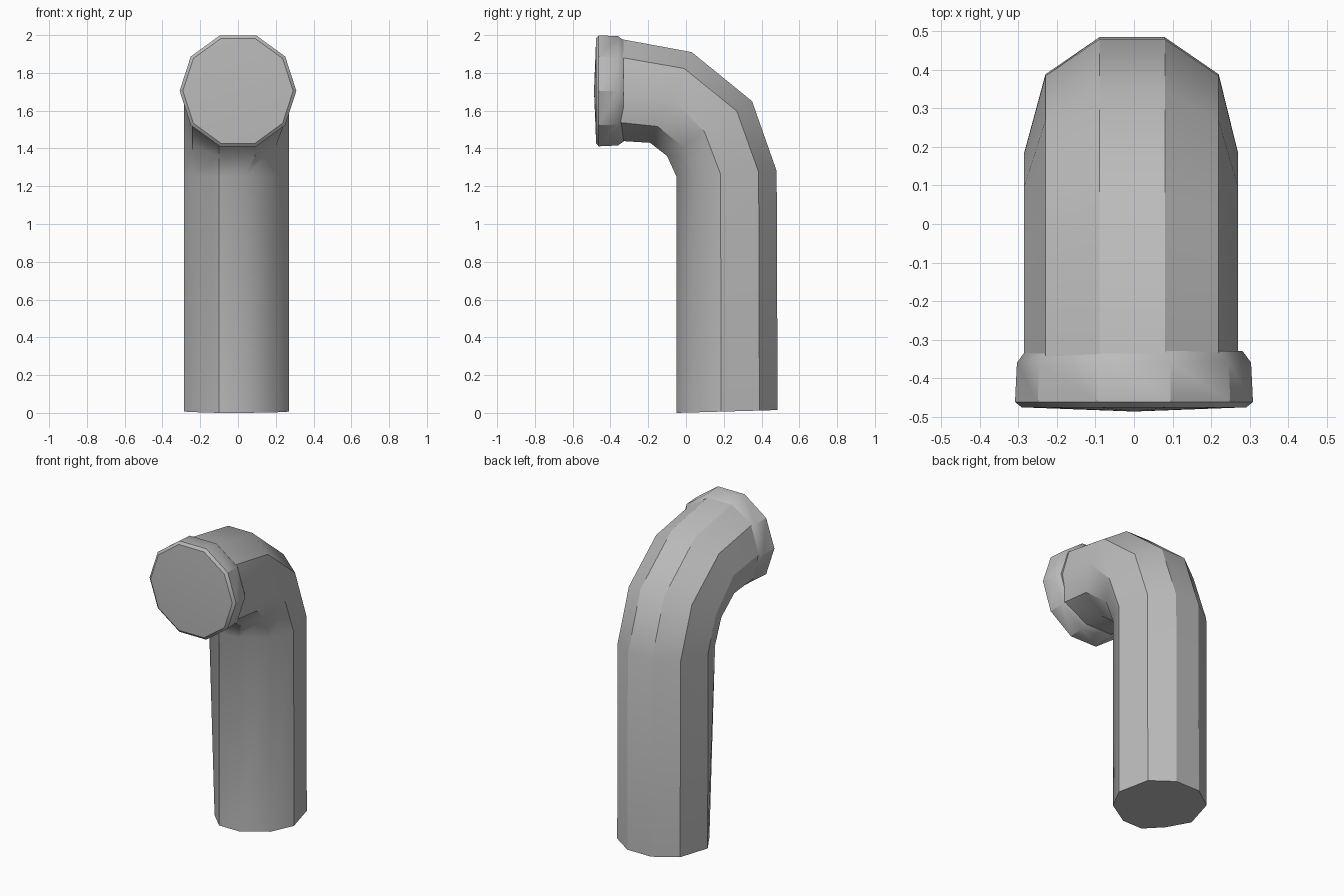
import bpy, bmesh, math
from mathutils import Vector

cube = bpy.data.objects.get("Cube")
if cube:
    bpy.data.objects.remove(cube, do_unlink=True)

grey = bpy.data.materials.new("pipe grey")
grey.use_nodes = True
colour = (0.5, 0.5, 0.5, 1)
grey.diffuse_color = colour
grey.node_tree.nodes["Principled BSDF"].inputs["Base Color"].default_value = colour


def skin(name, rings, tip=None):
    """Join ten-sided rings with quads; close the end flat and the start flat or with a tip."""
    bm = bmesh.new()
    loops = [[bm.verts.new(p) for p in ring] for ring in rings]
    for a, b in zip(loops, loops[1:]):
        for i in range(len(a)):
            j = (i + 1) % len(a)
            bm.faces.new((a[i], a[j], b[j], b[i]))
    if tip:
        peak = bm.verts.new(tip)
        for i in range(len(loops[0])):
            bm.faces.new((loops[0][i], loops[0][i - 1], peak))
    else:
        bm.faces.new(loops[0])
    bm.faces.new(loops[-1])
    bmesh.ops.recalc_face_normals(bm, faces=bm.faces)
    mesh = bpy.data.meshes.new(name)
    bm.to_mesh(mesh)
    bm.free()
    mesh.materials.append(grey)
    obj = bpy.data.objects.new(name, mesh)
    bpy.context.collection.objects.link(obj)
    bpy.ops.object.select_all(action="DESELECT")
    obj.select_set(True)
    bpy.context.view_layer.objects.active = obj
    bpy.ops.object.shade_smooth_by_angle(angle=math.radians(33))
    return obj


# Pipe: each ring runs from the inside to the outside of the bend (y, z)
bends = [((-.35, 1.44), (-.35, 1.98)), ((-.19, 1.43), (.03, 1.91)),
         ((-.10, 1.36), (.35, 1.65)), ((-.05, 1.25), (.48, 1.28)),
         ((-.05, 0), (.485, .015))]
left_x = (.08, .22, .27, .24, .09)
right_x = (-.10, -.24, -.285, -.23, -.09)
rings = []
for n, (inner, outer) in enumerate(bends):
    across = (1, .82, .5, .18, 0) if n < 2 else (1, .82, .44, .18, 0)
    lx, rx = list(left_x), list(right_x)
    if n > 1:
        lx[3] = .20
    if n > 2:
        lx[4] = .04
    if n == 4:
        rx[1] = -.20
    xs = lx + rx
    ts = across + across[::-1]
    rings.append([Vector((x, *Vector(inner).lerp(Vector(outer), t)))
                  for x, t in zip(xs, ts)])
skin("bent_pipe", rings)

# Collar: bevelled ten-sided band with a shallow pointed end cap
profile = [(-.476, .292), (-.462, .309), (-.36, .304), (-.33, .282)]
turns = [math.tau * i / 10 for i in range(10)]
collar = [[(r * math.cos(a), y, 1.705 + r * math.sin(a)) for a in turns]
          for y, r in profile]
skin("end_collar", collar, tip=(0, -.487, 1.705))
